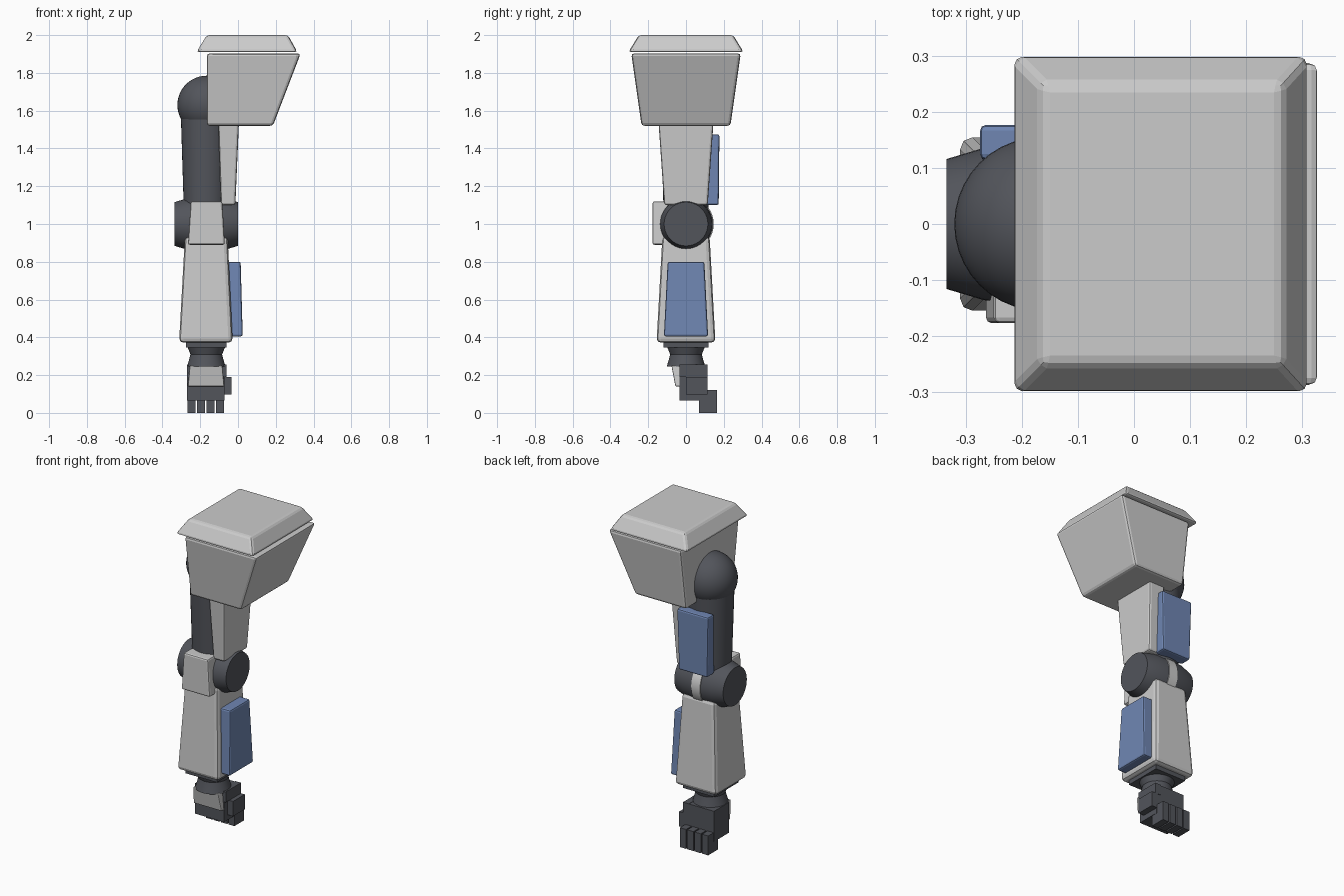
import bpy, bmesh, math
from mathutils import Matrix

if "Cube" in bpy.data.objects:
    bpy.data.objects.remove(bpy.data.objects["Cube"])


def material(name, rgb):
    m = bpy.data.materials.new(name)
    m.diffuse_color = (*rgb, 1)
    m.use_nodes = True
    m.node_tree.nodes["Principled BSDF"].inputs["Base Color"].default_value = m.diffuse_color
    return m


DARK = material("dark_grey", (0.085, 0.09, 0.105))
BLUE = material("blue", (0.16, 0.24, 0.45))
AX = -0.168  # x of the arm's long axis


def finish(name, bm, mat):
    bmesh.ops.recalc_face_normals(bm, faces=bm.faces)
    me = bpy.data.meshes.new(name)
    bm.to_mesh(me)
    bm.free()
    ob = bpy.data.objects.new(name, me)
    bpy.context.collection.objects.link(ob)
    if mat:
        me.materials.append(mat)
    return ob


def block(name, low, high, z0, z1, mat=None, bevel=0.0, segs=2):
    """Tapered box: low/high are (x0, x1, y0, y1) at z0/z1."""
    bm = bmesh.new()
    rings = []
    for (x0, x1, y0, y1), z in ((low, z0), (high, z1)):
        rings.append([bm.verts.new((x, y, z)) for x, y in
                      ((x0, y0), (x1, y0), (x1, y1), (x0, y1))])
    a, b = rings
    bm.faces.new(a)
    bm.faces.new(b)
    for i in range(4):
        j = (i + 1) % 4
        bm.faces.new((a[i], a[j], b[j], b[i]))
    ob = finish(name, bm, mat)
    if bevel:
        mod = ob.modifiers.new("bevel", 'BEVEL')
        mod.width = bevel
        mod.segments = segs
        mod.limit_method = 'NONE'
    return ob


def lathe(name, profile, matrix, mat=None, n=40):
    """Closed solid of revolution about local z from (radius, z) points."""
    bm = bmesh.new()
    rings = [[bm.verts.new((r * math.cos(t * math.tau / n), r * math.sin(t * math.tau / n), z))
              for t in range(n)] for r, z in profile]
    for a, b in zip(rings, rings[1:]):
        for i in range(n):
            j = (i + 1) % n
            bm.faces.new((a[i], a[j], b[j], b[i]))
    bm.faces.new(rings[0])
    bm.faces.new(rings[-1])
    bm.transform(matrix)
    ob = finish(name, bm, mat)
    smooth(ob)
    return ob


def smooth(ob):
    bpy.ops.object.select_all(action='DESELECT')
    ob.select_set(True)
    bpy.context.view_layer.objects.active = ob
    bpy.ops.object.shade_smooth_by_angle(angle=math.radians(35))


# Shoulder armour: cap slab over a block that is flat on its inner side
block("shoulder_cap", (-0.22, 0.315, -0.305, 0.305), (-0.165, 0.265, -0.25, 0.25),
      1.91, 2.0, bevel=0.015)
block("shoulder_block", (-0.165, 0.185, -0.235, 0.235), (-0.165, 0.332, -0.29, 0.29),
      1.52, 1.903, bevel=0.015)

# Shoulder ball joint
bm = bmesh.new()
bmesh.ops.create_uvsphere(bm, u_segments=40, v_segments=24, radius=0.155,
                          matrix=Matrix.Translation((-0.166, 0, 1.63)))
smooth(finish("shoulder_ball", bm, DARK))

# Upper arm core, outer plate and rear panel
lathe("upper_arm", [(0.118, 1.05), (0.136, 1.62)], Matrix.Translation((AX, 0, 0)), DARK)
block("upper_arm_plate", (-0.09, -0.014, -0.115, 0.115), (-0.105, 0.006, -0.147, 0.147),
      1.10, 1.56, bevel=0.012)
block("upper_arm_rear_panel", (-0.265, -0.07, 0.10, 0.173), (-0.275, -0.06, 0.115, 0.177),
      1.10, 1.475, BLUE, 0.01)

# Elbow: two tapered discs mirrored about a pale centre ring
for side, label in ((1, "outer"), (-1, "inner")):
    m = Matrix.Translation((AX, 0, 1.0)) @ Matrix.Rotation(side * math.pi / 2, 4, 'Y')
    lathe("elbow_disc_" + label, [(0.142, 0.025), (0.136, 0.1), (0.116, 0.167)], m, DARK)
lathe("elbow_ring", [(0.147, -0.03), (0.147, 0.03)],
      Matrix.Translation((AX, 0, 1.0)) @ Matrix.Rotation(math.pi / 2, 4, 'Y'))
block("elbow_guard", (-0.265, -0.07, -0.177, -0.09), (-0.25, -0.083, -0.177, -0.09),
      0.89, 1.12, bevel=0.01)

# Forearm shell and outer panel
block("forearm", (-0.312, -0.028, -0.156, 0.156), (-0.281, -0.055, -0.125, 0.125),
      0.372, 0.935, bevel=0.022)
block("forearm_panel", (-0.06, 0.025, -0.117, 0.117), (-0.07, 0.014, -0.097, 0.097),
      0.405, 0.80, BLUE, 0.01)

# Wrist: square collar and waisted joint
block("wrist_collar", (-0.275, -0.062, -0.118, 0.118), (-0.275, -0.062, -0.118, 0.118),
      0.345, 0.385, DARK)
lathe("wrist_joint", [(0.102, 0.245), (0.09, 0.285), (0.084, 0.31), (0.1, 0.35)],
      Matrix.Translation((AX, 0, 0)), DARK)

# Hand: palm, thumb, knuckle guard and curled fingers
p = (-0.27, -0.072, -0.034, 0.112)
block("palm", p, p, 0.065, 0.253, DARK)
t = (-0.08, -0.034, 0.0, 0.115)
block("thumb", t, t, 0.098, 0.19, DARK)
t = (-0.10, -0.06, -0.034, 0.115)
block("thumb_base", t, t, 0.19, 0.255, DARK)
block("hand_guard", (-0.265, -0.073, -0.056, -0.02), (-0.255, -0.083, -0.077, -0.03),
      0.14, 0.25, bevel=0.005)
for i in range(4):
    x = -0.246 + 0.0505 * i
    f = (x - 0.021, x + 0.021, 0.07, 0.165)
    block("finger_%d" % (i + 1), f, f, 0.0, 0.12, DARK)
